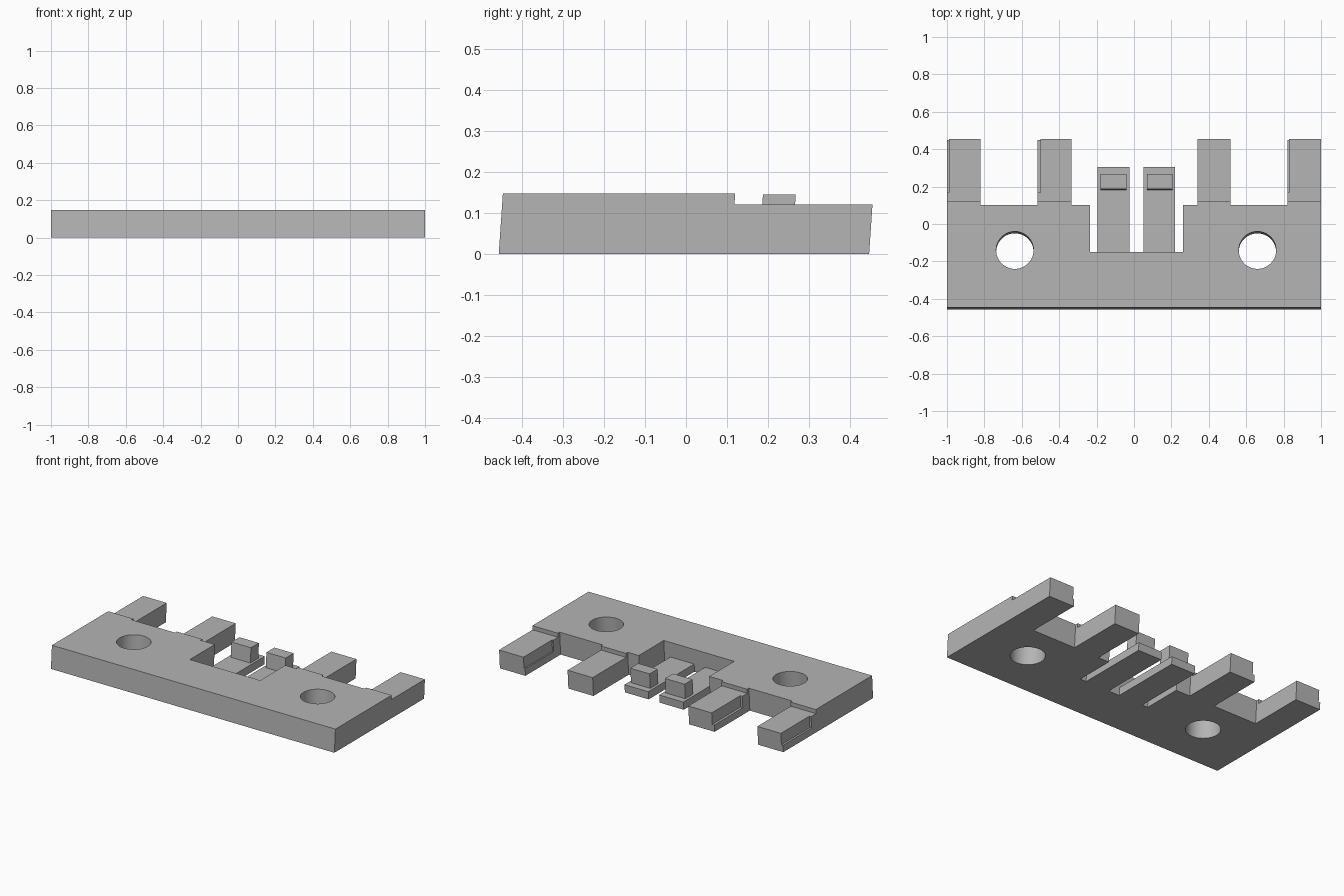
import bpy, bmesh, math
from mathutils import Matrix, Vector

cube = bpy.data.objects.get("Cube")
if cube:
    bpy.data.objects.remove(cube, do_unlink=True)

GREY = (0.46, 0.46, 0.46, 1.0)
grey = bpy.data.materials.new("plain grey")
grey.use_nodes = True
grey.diffuse_color = GREY
grey.node_tree.nodes["Principled BSDF"].inputs["Base Color"].default_value = GREY

TOP, BAR, LEDGE, TAB = 0.147, 0.12, 0.045, 0.05   # heights
FRONT, EDGE, STEP, BACK, NOTCH = -0.457, 0.092, 0.11, 0.447, -0.16
LEAN = 0.068                                      # backward lean per unit height


def add_object(name, bm):
    bmesh.ops.recalc_face_normals(bm, faces=bm.faces)
    mesh = bpy.data.meshes.new(name)
    bm.to_mesh(mesh)
    bm.free()
    mesh.materials.append(grey)
    obj = bpy.data.objects.new(name, mesh)
    bpy.context.collection.objects.link(obj)
    return obj


def prism(name, points, offset):
    """Extrude a closed outline along an offset."""
    bm = bmesh.new()
    face = bm.faces.new([bm.verts.new(p) for p in points])
    extruded = bmesh.ops.extrude_face_region(bm, geom=[face])["geom"]
    moved = [v for v in extruded if isinstance(v, bmesh.types.BMVert)]
    bmesh.ops.translate(bm, verts=moved, vec=Vector(offset))
    return add_object(name, bm)


def box(name, x0, x1, y0, y1, z0, z1):
    base = [(x0, y0, z0), (x1, y0, z0), (x1, y1, z0), (x0, y1, z0)]
    return prism(name, base, (0, 0, z1 - z0))


def cut(target, cutter):
    mod = target.modifiers.new("cut", "BOOLEAN")
    mod.operation = "DIFFERENCE"
    mod.solver = "EXACT"
    mod.object = cutter
    bpy.context.view_layer.objects.active = target
    bpy.ops.object.modifier_apply(modifier=mod.name)
    bpy.data.objects.remove(cutter, do_unlink=True)


parts = []

# Main plate with a central notch
outline = [(-1, FRONT), (1, FRONT), (1, EDGE), (0.262, EDGE), (0.262, NOTCH),
           (-0.235, NOTCH), (-0.235, EDGE), (-1, EDGE)]
plate = prism("main_plate", [(x, y, 0) for x, y in outline], (0, 0, TOP))
parts.append(plate)

# Round screw holes
for x in (-0.637, 0.66):
    bm = bmesh.new()
    bmesh.ops.create_cone(bm, cap_ends=True, segments=48, radius1=0.1, radius2=0.1,
                          depth=1, matrix=Matrix.Translation((x, -0.15, 0)))
    cut(plate, add_object("hole_cutter", bm))

# Four stepped prongs, some with a narrow ledge low on one side
side = [(EDGE, 0), (BACK, 0), (BACK, BAR), (STEP, BAR), (STEP, TOP), (EDGE, TOP)]
prongs = [("outer_right_prong", -1, -0.822, 0.012),
          ("inner_right_prong", -0.515, -0.335, 0.015),
          ("inner_left_prong", 0.34, 0.517, 0),
          ("outer_left_prong", 0.82, 1, 0.008)]
for name, x0, x1, recess in prongs:
    prong = prism(name, [(x0, y, z) for y, z in side], (x1 - x0, 0, 0))
    if recess:
        cut(prong, box("recess_cutter", x0 - 0.1, x0 + recess, 0.16, 1, LEDGE, 1))
    parts.append(prong)

# Thin spring tabs carrying raised catches
for label, x0, x1 in (("right", -0.195, -0.025), ("left", 0.052, 0.22)):
    parts.append(box(label + "_tab", x0, x1, NOTCH, 0.302, 0, TAB))
    parts.append(box(label + "_catch", x0 + 0.017, x1 - 0.015, 0.178, 0.258, TAB, 0.145))

# Lean every part backward
for obj in parts:
    for v in obj.data.vertices:
        v.co.y += LEAN * v.co.z

# Smooth hole walls, sharp edges elsewhere
bpy.ops.object.select_all(action="DESELECT")
plate.select_set(True)
bpy.context.view_layer.objects.active = plate
bpy.ops.object.shade_smooth_by_angle(angle=math.radians(30))
